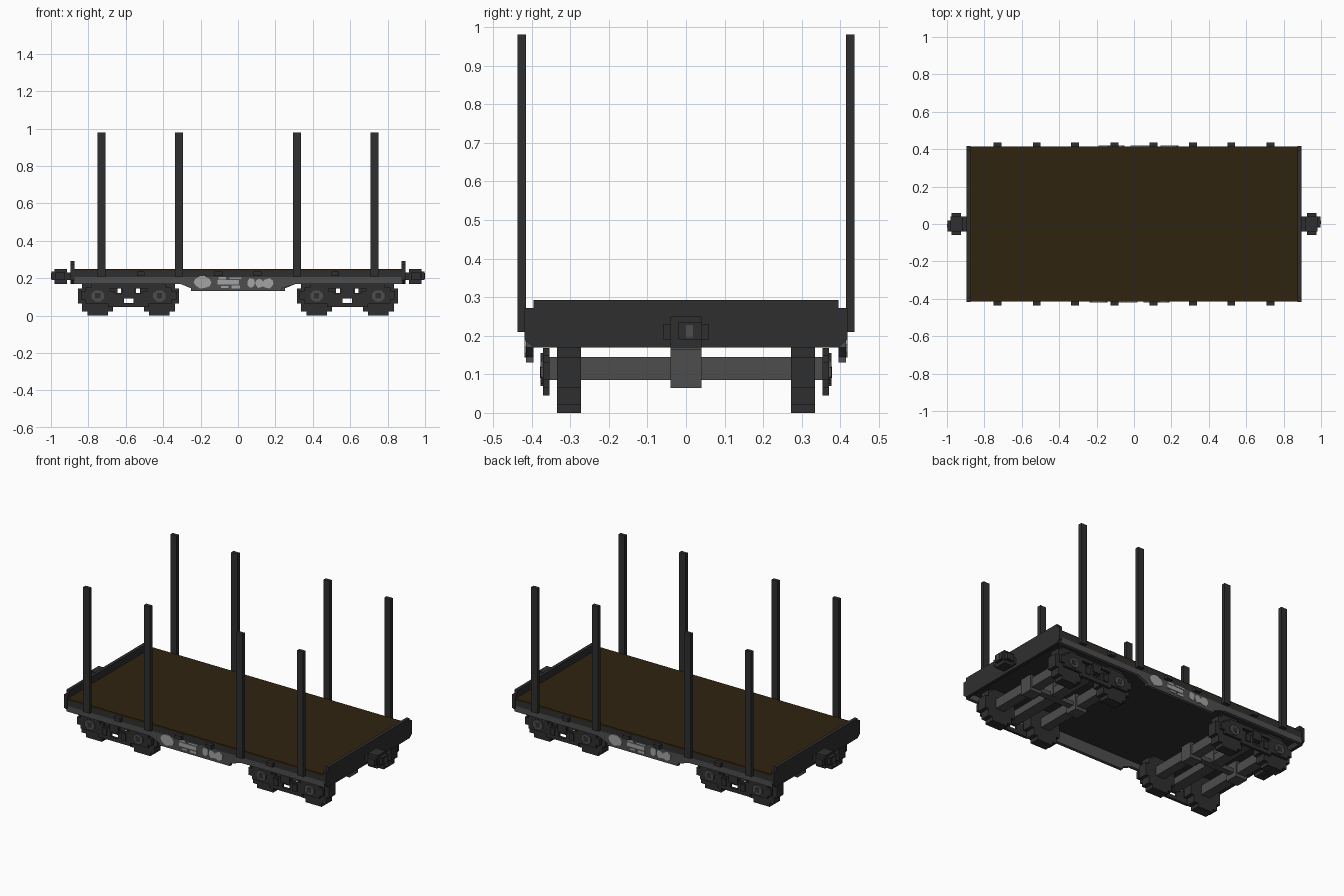
import bpy, bmesh, math
from mathutils import Matrix, Vector

cube = bpy.data.objects.get("Cube")
if cube:
    bpy.data.objects.remove(cube, do_unlink=True)


def material(name, r, g, b):
    m = bpy.data.materials.new(name)
    m.use_nodes = True
    m.diffuse_color = (r, g, b, 1)
    bsdf = m.node_tree.nodes["Principled BSDF"]
    bsdf.inputs["Base Color"].default_value = (r, g, b, 1)
    bsdf.inputs["Roughness"].default_value = 0.9
    return m


DARK = material("dark steel", 0.028, 0.028, 0.028)
GREY = material("worn grey steel", 0.075, 0.075, 0.075)
WOOD = material("brown deck", 0.030, 0.017, 0.005)
PAINT = material("pale grey paint", 0.37, 0.37, 0.37)


def finish(name, bm, mat):
    me = bpy.data.meshes.new(name)
    bmesh.ops.recalc_face_normals(bm, faces=bm.faces)
    bm.to_mesh(me)
    bm.free()
    me.materials.append(mat)
    ob = bpy.data.objects.new(name, me)
    bpy.context.collection.objects.link(ob)
    return ob


def boxes(name, mat, items):
    """Join boxes given as (x0, x1, y0, y1, z0, z1)."""
    bm = bmesh.new()
    for x0, x1, y0, y1, z0, z1 in items:
        m = Matrix.Translation(((x0 + x1) / 2, (y0 + y1) / 2, (z0 + z1) / 2))
        m = m @ Matrix.Diagonal((x1 - x0, y1 - y0, z1 - z0, 1))
        bmesh.ops.create_cube(bm, size=1, matrix=m)
    return finish(name, bm, mat)


def prism(name, mat, pts, axis, a, b):
    """Extrude a 2D outline along x (points are y, z) or y (points are x, z)."""
    bm = bmesh.new()
    put = (lambda p: (a, p[0], p[1])) if axis == "x" else (lambda p: (p[0], a, p[1]))
    f = bm.faces.new([bm.verts.new(put(p)) for p in pts])
    r = bmesh.ops.extrude_face_region(bm, geom=[f])
    d = Vector((b - a, 0, 0)) if axis == "x" else Vector((0, b - a, 0))
    bmesh.ops.translate(bm, verts=[v for v in r["geom"] if isinstance(v, bmesh.types.BMVert)], vec=d)
    return finish(name, bm, mat)


def turned(ob, name):
    """Copy a part to the opposite side, turned half way round about z."""
    c = ob.copy()
    c.data = ob.data.copy()
    c.data.transform(Matrix.Rotation(math.pi, 4, "Z"))
    c.name = name
    bpy.context.collection.objects.link(c)


# Deck and underframe
boxes("deck", WOOD, [(-0.88, 0.88, -0.415, 0.415, 0.24, 0.25)])
boxes("underframe", DARK, [(-0.88, 0.88, -0.415, 0.415, 0.205, 0.24)])

# Side sills with the deeper middle section
sill = [(-0.88, 0.205), (-0.88, 0.17), (-0.31, 0.17), (-0.25, 0.145), (-0.25, 0.13),
        (0.235, 0.13), (0.235, 0.145), (0.31, 0.17), (0.88, 0.17), (0.88, 0.205)]
front_sill = prism("front_side_sill", GREY, sill, "y", -0.415, -0.395)
turned(front_sill, "back_side_sill")

# End walls
wall = [(-0.395, 0.17), (0.395, 0.17), (0.418, 0.19), (0.418, 0.272), (0.395, 0.272),
        (0.395, 0.293), (-0.395, 0.293), (-0.395, 0.272), (-0.418, 0.272), (-0.418, 0.19)]
end = prism("left_end_wall", DARK, wall, "x", 0.875, 0.895)
turned(end, "right_end_wall")

# Couplers, with a grey slot in the face
coupler = boxes("left_coupler", DARK, [
    (0.895, 0.98, -0.04, 0.04, 0.19, 0.23),
    (0.925, 0.975, -0.06, 0.06, 0.19, 0.23),
    (0.915, 0.98, -0.04, 0.04, 0.17, 0.25),
    (0.975, 0.998, -0.02, 0.04, 0.19, 0.235)])
turned(coupler, "right_coupler")
slot = boxes("left_coupler_slot", GREY, [(0.996, 1.0, 0.0, 0.018, 0.195, 0.228)])
turned(slot, "right_coupler_slot")

# Stakes and the empty pockets between them
for side, s in (("front", -1), ("back", 1)):
    y0, y1 = sorted((s * 0.414, s * 0.437))
    for i, x in enumerate((-0.73, -0.315, 0.315, 0.73)):
        boxes(f"{side}_stake_{i + 1}", DARK, [(x - 0.021, x + 0.021, y0, y1, 0.21, 0.98)])
    boxes(f"{side}_stake_pockets", DARK, [
        (x - 0.021, x + 0.021, y0, y1, 0.212, 0.235) for x in (-0.52, -0.105, 0.105, 0.52)])


# Painted patches: flat overlapping blobs on the sills
def blob(cx, cz, rx, rz, n=10):
    return [(cx + rx * (1 + 0.1 * math.sin(5 * i + 60 * cx)) * math.cos(math.tau * i / n),
             cz + rz * (1 + 0.1 * math.cos(3 * i + 40 * cx)) * math.sin(math.tau * i / n))
            for i in range(n)]


for i, (x, z, rx, rz) in enumerate([(-0.19, 0.178, 0.044, 0.034), (0.07, 0.175, 0.022, 0.025),
                                    (0.115, 0.172, 0.022, 0.024), (0.16, 0.172, 0.03, 0.027)]):
    p = prism(f"front_paint_patch_{i + 1}", PAINT, blob(x, z, rx, rz), "y", -0.419, -0.413)
    turned(p, f"back_paint_patch_{i + 1}")
streaks = boxes("front_paint_streaks", PAINT, [
    (-0.11, 0.005, -0.419, -0.413, 0.165, 0.19),
    (-0.09, -0.05, -0.419, -0.413, 0.148, 0.158),
    (-0.035, 0.01, -0.419, -0.413, 0.145, 0.16),
    (-0.105, -0.065, -0.419, -0.413, 0.193, 0.206),
    (-0.045, 0.018, -0.419, -0.413, 0.195, 0.204)])
turned(streaks, "back_paint_streaks")

# Bogies
for bname, bx in (("right", -0.585), ("left", 0.585)):
    axles = [bx - 0.165, bx + 0.165]
    # Stepped wheels
    for i, ax in enumerate(axles):
        for side, s in (("front", -1), ("back", 1)):
            y0, y1 = sorted((s * 0.272, s * 0.334))
            boxes(f"{bname}_bogie_{side}_wheel_{i + 1}", DARK, [
                (ax - w, ax + w, y0, y1, 0.105 - h, 0.105 + h)
                for w, h in ((0.105, 0.04), (0.083, 0.083), (0.055, 0.105))])
    # Axles, centre boxes, bolster and spine
    boxes(f"{bname}_bogie_axles", GREY,
          [(a - 0.03, a + 0.03, -0.355, 0.355, 0.085, 0.145) for a in axles])
    boxes(f"{bname}_bogie_bolster", GREY, [
        (bx - 0.035, bx + 0.035, -0.355, 0.355, 0.1, 0.145),
        (bx - 0.04, bx + 0.04, -0.04, 0.04, 0.1, 0.206),
        (axles[0], axles[1], -0.02, 0.02, 0.095, 0.12)]
        + [(a - 0.04, a + 0.04, -0.04, 0.04, 0.065, 0.165) for a in axles])
    # Side frames with open windows, bearing caps and springs
    for side, s in (("front", -1), ("back", 1)):
        y0, y1 = sorted((s * 0.354, s * 0.37))
        frame = [(bx - 0.2, bx + 0.2, y0, y1, 0.145, 0.168),
                 (bx - 0.035, bx + 0.035, y0, y1, 0.095, 0.168),
                 (bx - 0.11, bx + 0.11, y0, y1, 0.092, 0.12),
                 (bx - 0.11, bx + 0.11, y0, y1, 0.045, 0.068),
                 (bx - 0.11, bx - 0.025, y0, y1, 0.055, 0.1),
                 (bx + 0.025, bx + 0.11, y0, y1, 0.055, 0.1)]
        for a in axles:
            frame += [(a - 0.065, a + 0.065, y0, y1, 0.065, 0.15),
                      (a - 0.09, a + 0.09, y0, y1, 0.085, 0.13)]
        boxes(f"{bname}_bogie_{side}_frame", DARK, frame)
        y0, y1 = sorted((s * 0.368, s * 0.377))
        for i, a in enumerate(axles):
            cap = [(a + 0.036 * math.cos(math.tau * (k + 0.5) / 8),
                    0.105 + 0.032 * math.sin(math.tau * (k + 0.5) / 8)) for k in range(8)]
            prism(f"{bname}_bogie_{side}_bearing_{i + 1}", GREY, cap, "y", y0, y1)
        boxes(f"{bname}_bogie_{side}_springs", DARK, [
            (bx + d - 0.016, bx + d + 0.016, y0, y1, 0.07, 0.115) for d in (-0.065, 0.065)]
            + [(bx - 0.03, bx + 0.03, y0, y1, 0.1, 0.155)]
            + [(a - 0.014, a + 0.014, y0 - 0.001, y1 + 0.001, 0.09, 0.12) for a in axles])
